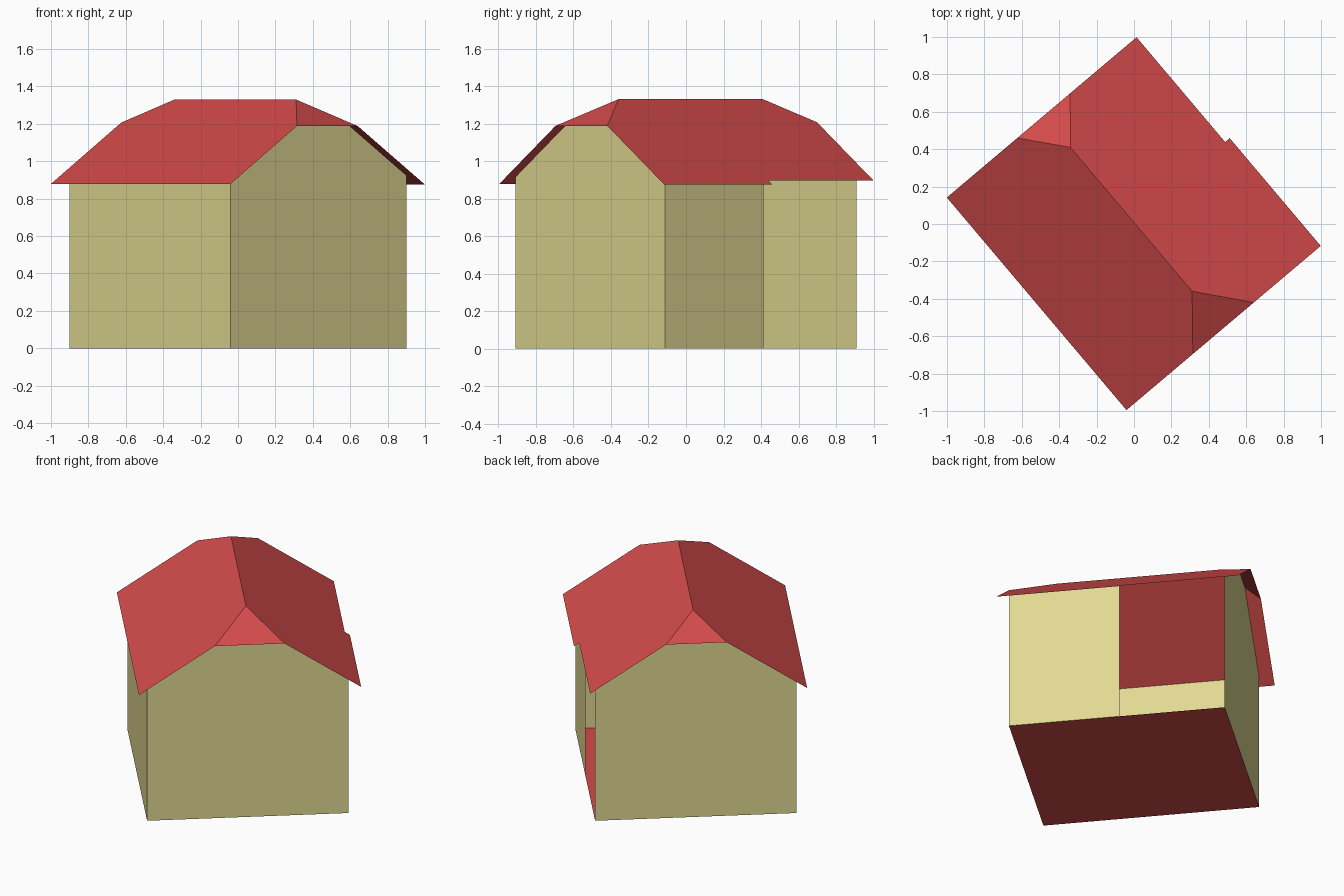
import bpy, bmesh, math
from mathutils import Matrix, Vector

if "Cube" in bpy.data.objects:
    bpy.data.objects.remove(bpy.data.objects["Cube"], do_unlink=True)

TURN = Matrix.Rotation(math.radians(-49.8), 4, 'Z')   # house stands askew
CENTRE = Vector((0, 0, 0.6))
RIDGE_Z, SLOPE, MID = 1.33, 0.666, 0.005              # main roof planes
WALL_X, WALL_Y = 0.667, 0.617                         # half sizes of the walls
DOOR_X = -0.018                                       # where the open side begins


def material(name, colour):
    m = bpy.data.materials.new(name)
    m.use_nodes = True
    m.diffuse_color = colour
    bsdf = next(n for n in m.node_tree.nodes if n.type == 'BSDF_PRINCIPLED')
    bsdf.inputs["Base Color"].default_value = colour
    return m


def sheet(name, mat, polygons):
    """Thin shell from outlines, every face turned outward."""
    bm = bmesh.new()
    for outline in polygons:
        bm.faces.new([bm.verts.new(p) for p in outline])
    bmesh.ops.remove_doubles(bm, verts=bm.verts[:], dist=0.0005)
    bm.normal_update()
    for f in bm.faces:
        if f.normal.dot(f.calc_center_median() - CENTRE) < 0:
            f.normal_flip()
    bmesh.ops.transform(bm, matrix=TURN, verts=bm.verts[:])
    mesh = bpy.data.meshes.new(name)
    bm.to_mesh(mesh)
    bm.free()
    mesh.materials.append(mat)
    ob = bpy.data.objects.new(name, mesh)
    bpy.context.collection.objects.link(ob)
    return ob


def roof_z(y):
    return RIDGE_Z - SLOPE * abs(y - MID)


def on_roof(x, y):
    return (x, y, roof_z(y))


red = material("roof red", (0.66, 0.069, 0.069, 1))
khaki = material("wall khaki", (0.75, 0.69, 0.29, 1))

# Roof: two long slopes and a small clipped hip at each end
end, ridge, hip = (-0.754, 0.734), (-0.532, 0.475), (0.185, 0.213)
tops = [on_roof(x, MID) for x in ridge]
front = [on_roof(x, MID - h) for x, h in zip(end, hip)]
back = [on_roof(x, MID + h) for x, h in zip(end, hip)]
front_slope = [on_roof(end[0], -0.673), on_roof(end[1], -0.673),
               front[1], tops[1], tops[0], front[0]]
# the eave is cut shorter above the open side
back_slope = [on_roof(end[0], 0.655), on_roof(-0.02, 0.655),
              on_roof(-0.02, 0.687), on_roof(end[1], 0.687),
              back[1], tops[1], tops[0], back[0]]
hips = [[front[i], back[i], tops[i]] for i in (0, 1)]
sheet("roof", red, [front_slope, back_slope] + hips)


# Gable walls, reaching up to the underside of the roof
def gable(i):
    x = math.copysign(WALL_X, end[i])
    t = (x - end[i]) / (ridge[i] - end[i])
    h = hip[i] * (1 - t)
    line = [(x, -WALL_Y, 0), (x, WALL_Y, 0)]
    line += [on_roof(x, y) for y in (WALL_Y, MID + h, MID - h, -WALL_Y)]
    return line


# Long walls
def long_wall(x0, x1, y):
    z = roof_z(y)
    return [(x0, y, 0), (x1, y, 0), (x1, y, z), (x0, y, z)]


sheet("back_left_gable_wall", khaki, [gable(0)])
sheet("front_right_gable_wall", khaki, [gable(1)])
sheet("front_long_wall", khaki, [long_wall(-WALL_X, WALL_X, -WALL_Y)])
sheet("back_half_wall", khaki, [long_wall(DOOR_X, WALL_X, WALL_Y)])

# Floor
sheet("floor", red, [[(-WALL_X, -WALL_Y, 0), (WALL_X, -WALL_Y, 0),
                      (WALL_X, WALL_Y, 0), (-WALL_X, WALL_Y, 0)]])
